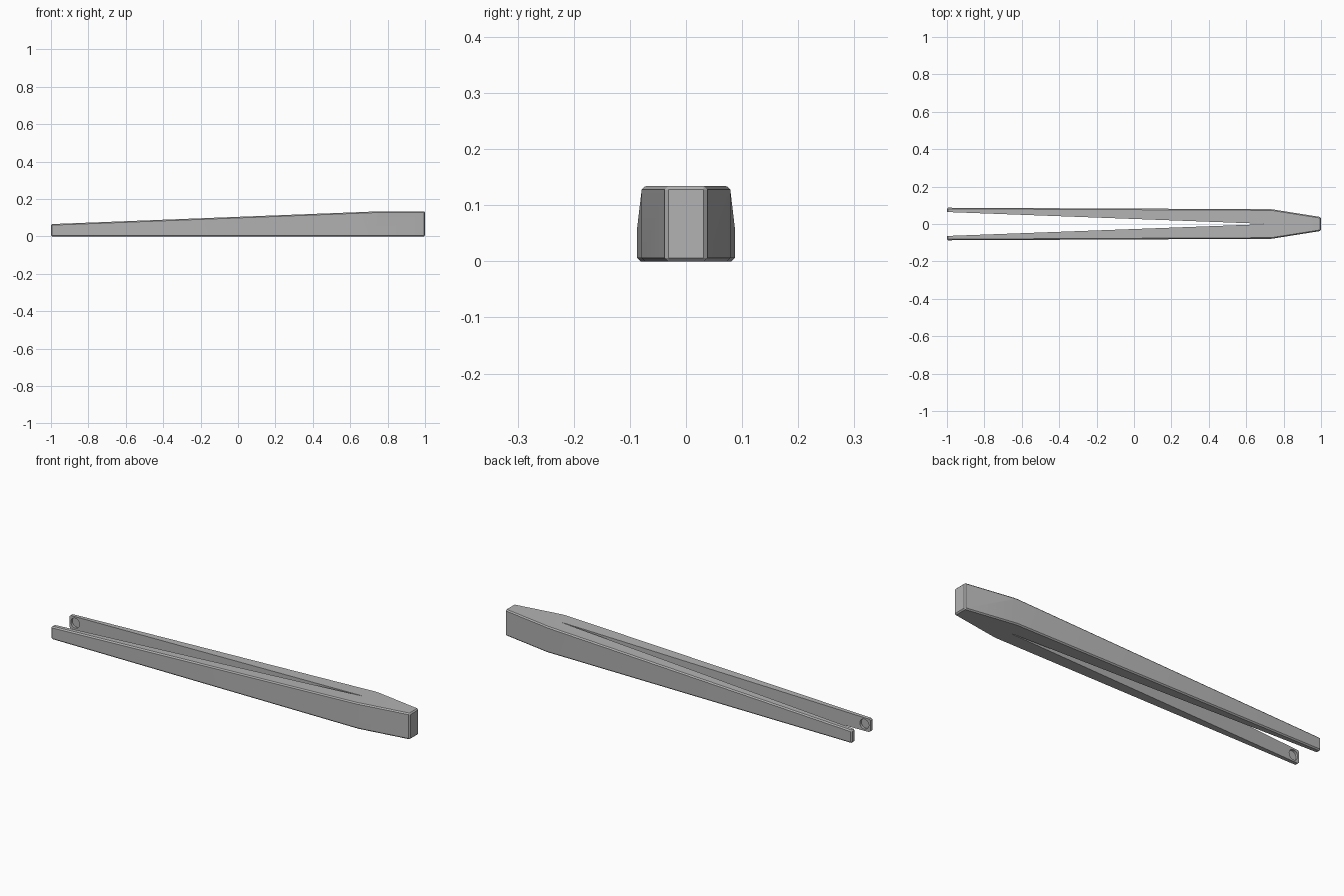
import bpy, bmesh, math
from mathutils import Vector

cube = bpy.data.objects.get("Cube")
if cube:
    bpy.data.objects.remove(cube, do_unlink=True)

grey = bpy.data.materials.new("plain grey")
grey.use_nodes = True
colour = (0.45, 0.45, 0.45, 1)
grey.diffuse_color = colour
grey.node_tree.nodes["Principled BSDF"].inputs["Base Color"].default_value = colour

HEIGHT, TIP_HEIGHT, CREASE = 0.134, 0.066, 0.75

# Half outline from the handle end, along the outside, to the slot end
outer = [(1, 0.037), (0.735, 0.079), (-1, 0.087)]
slot = [(-1, 0.064), (0.7, 0.001)]
half = outer + slot
outline = half + [(x, -y) for x, y in reversed(half)]

# Body: forked outline raised to full height
bm = bmesh.new()
base = bm.faces.new([bm.verts.new((x, y, 0)) for x, y in outline])
raised = bmesh.ops.extrude_face_region(bm, geom=[base], use_keep_orig=True)
bmesh.ops.translate(bm, vec=(0, 0, HEIGHT),
                    verts=[g for g in raised["geom"] if isinstance(g, bmesh.types.BMVert)])

# Slope the top down toward the arm tips
slope = Vector((-(HEIGHT - TIP_HEIGHT), 0, CREASE + 1))
bmesh.ops.bisect_plane(bm, geom=bm.verts[:] + bm.edges[:] + bm.faces[:], dist=1e-6,
                       plane_co=(CREASE, 0, HEIGHT), plane_no=slope, clear_outer=True)
bmesh.ops.holes_fill(bm, edges=[e for e in bm.edges if e.is_boundary], sides=0)
bmesh.ops.recalc_face_normals(bm, faces=bm.faces)


# Chamfer the sharp outside edges, leaving the slot crisp
def in_slot(v):
    return any(abs(v.co.x - x) < 1e-4 and abs(abs(v.co.y) - y) < 1e-4 for x, y in slot)


edges = [e for e in bm.edges if len(e.link_faces) == 2
         and e.calc_face_angle(0) > 0.6
         and not all(in_slot(v) for v in e.verts)]
bmesh.ops.bevel(bm, geom=edges, offset=0.006, segments=1, profile=0.5,
                affect='EDGES', clamp_overlap=True)
bmesh.ops.recalc_face_normals(bm, faces=bm.faces)

mesh = bpy.data.meshes.new("tweezer_body")
bm.to_mesh(mesh)
bm.free()
body = bpy.data.objects.new("tweezer_body", mesh)
bpy.context.collection.objects.link(body)
mesh.materials.append(grey)

# Round pockets in the facing sides of both arm tips
bpy.ops.mesh.primitive_cylinder_add(vertices=32, radius=0.025, depth=0.15,
                                    location=(-0.967, 0, 0.034),
                                    rotation=(math.pi / 2, 0, 0))
cutter = bpy.context.object
cutter.name = "pocket_cutter"
cutter.hide_render = True
cutter.data.materials.append(grey)

pocket = body.modifiers.new("pockets", 'BOOLEAN')
pocket.operation = 'DIFFERENCE'
pocket.solver = 'EXACT'
pocket.object = cutter
bpy.ops.object.select_all(action='DESELECT')
body.select_set(True)
bpy.context.view_layer.objects.active = body
bpy.ops.object.modifier_apply(modifier=pocket.name)
bpy.data.objects.remove(cutter, do_unlink=True)

bpy.ops.object.shade_smooth_by_angle(angle=math.radians(25))
